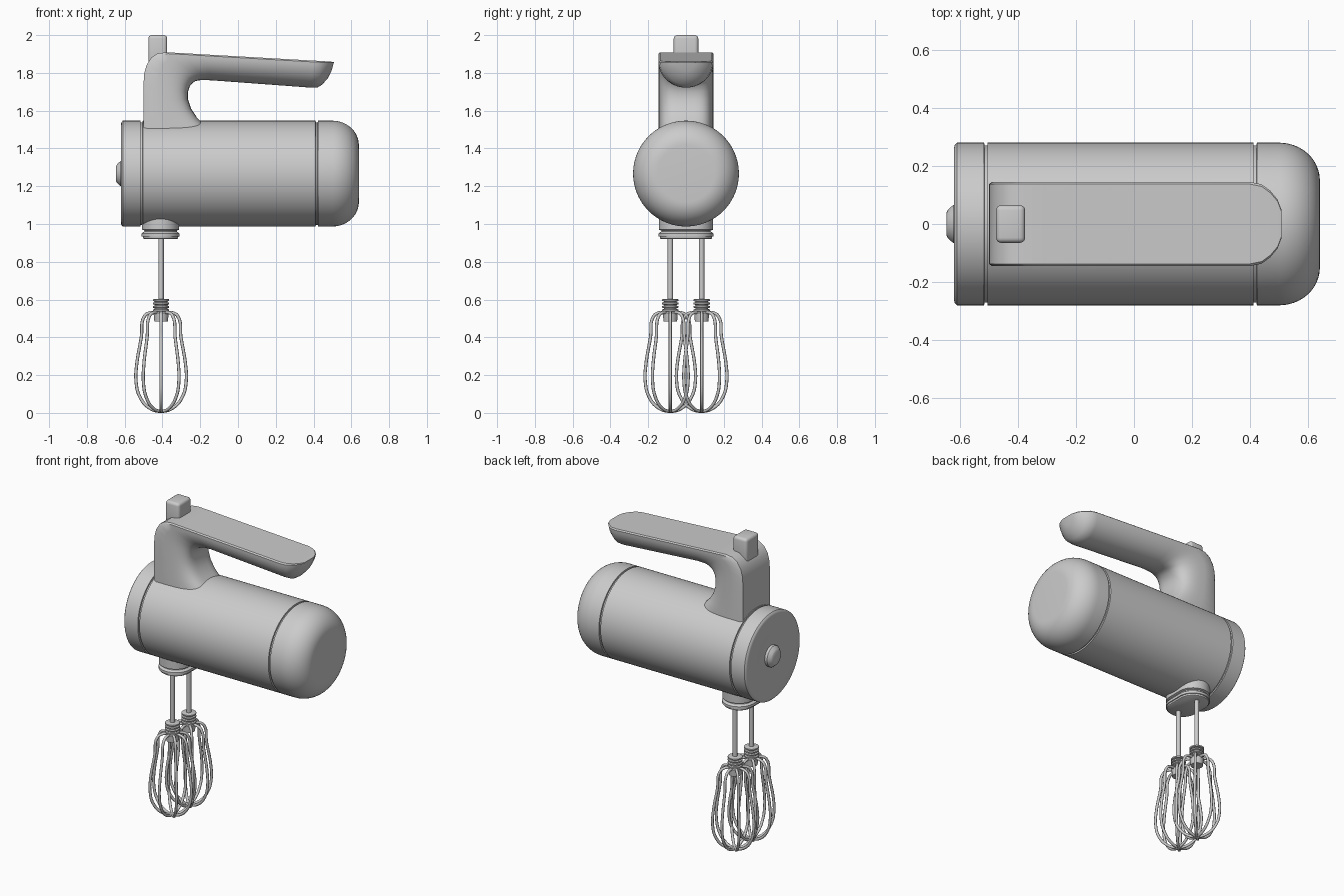
import bpy, bmesh, math
from mathutils import Vector, Matrix

if "Cube" in bpy.data.objects:
    bpy.data.objects.remove(bpy.data.objects["Cube"])


def finish(bm, name, angle=35):
    bmesh.ops.recalc_face_normals(bm, faces=bm.faces)
    me = bpy.data.meshes.new(name)
    bm.to_mesh(me)
    bm.free()
    ob = bpy.data.objects.new(name, me)
    bpy.context.collection.objects.link(ob)
    bpy.ops.object.select_all(action='DESELECT')
    ob.select_set(True)
    bpy.context.view_layer.objects.active = ob
    bpy.ops.object.shade_smooth_by_angle(angle=math.radians(angle))
    return ob


def loft(name, rings, angle=35):
    """Skin closed rings of equal length and cap both ends."""
    bm = bmesh.new()
    vs = [[bm.verts.new(p) for p in ring] for ring in rings]
    n = len(vs[0])
    for a, b in zip(vs, vs[1:]):
        for i in range(n):
            j = (i + 1) % n
            bm.faces.new((a[i], a[j], b[j], b[i]))
    bm.faces.new(vs[0])
    bm.faces.new(vs[-1])
    return finish(bm, name, angle)


def lathe(name, profile, origin, axis, n=64, angle=35):
    """Profile of (along axis, radius) pairs turned about x or z."""
    o = Vector(origin)
    rings = []
    for h, r in profile:
        ring = []
        for i in range(n):
            t = 2 * math.pi * i / n
            c, s = r * math.cos(t), r * math.sin(t)
            ring.append(o + Vector((h, c, s) if axis == 'x' else (c, s, h)))
        rings.append(ring)
    return loft(name, rings, angle)


# Motor housing: dished front cap, two seam grooves, rounded rear
R = 0.28
body = [(-0.605, 0.05), (-0.61, 0.15), (-0.62, 0.262), (-0.617, 0.272), (-0.61, R)]
for x in (-0.51, 0.417):
    body += [(x - 0.006, R), (x - 0.005, R - 0.009), (x + 0.005, R - 0.009), (x + 0.006, R)]
body += [(0.50 + 0.14 * math.sin(a), 0.15 + 0.13 * math.cos(a))
         for a in (math.pi / 2 * k / 12 for k in range(13))]
lathe("motor_housing", body, (0, 0, 1.267), 'x', 96)

# Front knob
lathe("front_knob", [(-0.59, 0.068), (-0.622, 0.066), (-0.64, 0.05), (-0.645, 0.04)],
      (0, 0, 1.267), 'x', 40)

# Handle: D sections (outer point, inner point, half width, squareness)
stations = [
    (-.50, 1.47, -.13, 1.47, .145, 4), (-.50, 1.51, -.17, 1.515, .145, 4),
    (-.50, 1.55, -.215, 1.56, .145, 4), (-.50, 1.60, -.248, 1.61, .145, 4),
    (-.50, 1.66, -.265, 1.66, .145, 4), (-.50, 1.73, -.265, 1.70, .145, 3.8),
    (-.498, 1.79, -.255, 1.73, .145, 3.5), (-.485, 1.84, -.24, 1.747, .145, 3.2),
    (-.46, 1.88, -.225, 1.757, .145, 3), (-.425, 1.903, -.21, 1.76, .145, 2.8),
    (-.38, 1.909, -.195, 1.762, .145, 2.5), (-.30, 1.905, -.17, 1.762, .145, 2.2),
    (-.20, 1.899, -.13, 1.76, .145, 2), (.40, 1.865, .385, 1.722, .145, 2),
    (.44, 1.863, .42, 1.722, .137, 2), (.47, 1.861, .445, 1.738, .115, 2),
    (.495, 1.859, .475, 1.77, .085, 2), (.508, 1.857, .495, 1.81, .05, 2)]


def d_section(ox, oz, ix, iz, w, n, count=28):
    o, d = Vector((ox, 0, oz)), Vector((ix - ox, 0, iz - oz))
    ring = [o + Vector((0, -w + 0.008, 0)), o + Vector((0, w - 0.008, 0))]
    for k in range(count + 1):
        t = math.pi * k / count
        c, s = math.cos(t), max(math.sin(t), 0)
        y = math.copysign(abs(c) ** (2 / n), c) * w
        ring.append(o + Vector((0, y, 0)) + d * (0.05 + 0.95 * s ** (2 / n)))
    return ring


loft("handle", [d_section(*s) for s in stations], 40)

# Speed switch on the handle
bm = bmesh.new()
bmesh.ops.create_cube(bm, size=1, matrix=Matrix.Translation((-.425, 0, 1.92))
                      @ Matrix.Diagonal((.10, .13, .16, 1)))
bmesh.ops.bevel(bm, geom=bm.edges[:], offset=0.018, segments=4, profile=0.5, affect='EDGES')
finish(bm, "speed_switch")


# Beater socket: stadium outline with a grooved lower lip
def stadium(z, inset, n=24):
    ring = []
    for side in (1, -1):
        for k in range(n + 1):
            t = math.pi * k / n + (0 if side > 0 else math.pi)
            r = 0.1 - inset
            ring.append((-.41 + r * math.cos(t), side * .045 + r * math.sin(t), z))
    return ring


loft("beater_socket", [stadium(*p) for p in (
    (.92, .014), (.924, .008), (.934, .006), (.934, 0), (.95, 0), (.955, .006),
    (.96, .014), (.966, .014), (.97, .002), (1.08, 0))])

# Beaters: shaft, ribbed collar and wire loops
wire = [(.02, .53), (.06, .53), (.088, .512), (.105, .40), (.13, .25), (.133, .17),
        (.115, .09), (.065, .028)]
collar = [(.485, .036), (.53, .04)]
for k in range(4):
    z = .536 + k * .018
    collar += [(z, .034), (z + .003, .043), (z + .011, .043), (z + .014, .034)]
for side, label in ((-1, "left"), (1, "right")):
    x, y = -.407, side * .083
    lathe(label + "_shaft", [(.50, .014), (.94, .014)], (x, y, 0), 'z', 24)
    lathe(label + "_collar", collar, (x, y, 0), 'z', 32)
    cu = bpy.data.curves.new(label + "_whisk_wires", 'CURVE')
    cu.dimensions = '3D'
    cu.bevel_depth, cu.bevel_resolution, cu.resolution_u = .0085, 2, 6
    for k in range(4):
        a = math.pi * k / 4
        path = wire + [(0, .0085)] + [(-r, z) for r, z in reversed(wire)]
        sp = cu.splines.new('BEZIER')
        sp.bezier_points.add(len(path) - 1)
        for p, (r, z) in zip(sp.bezier_points, path):
            p.co = (x + r * math.cos(a), y + r * math.sin(a), z)
            p.handle_left_type = p.handle_right_type = 'AUTO'
    ob = bpy.data.objects.new(label + "_whisk_wires", cu)
    bpy.context.collection.objects.link(ob)
